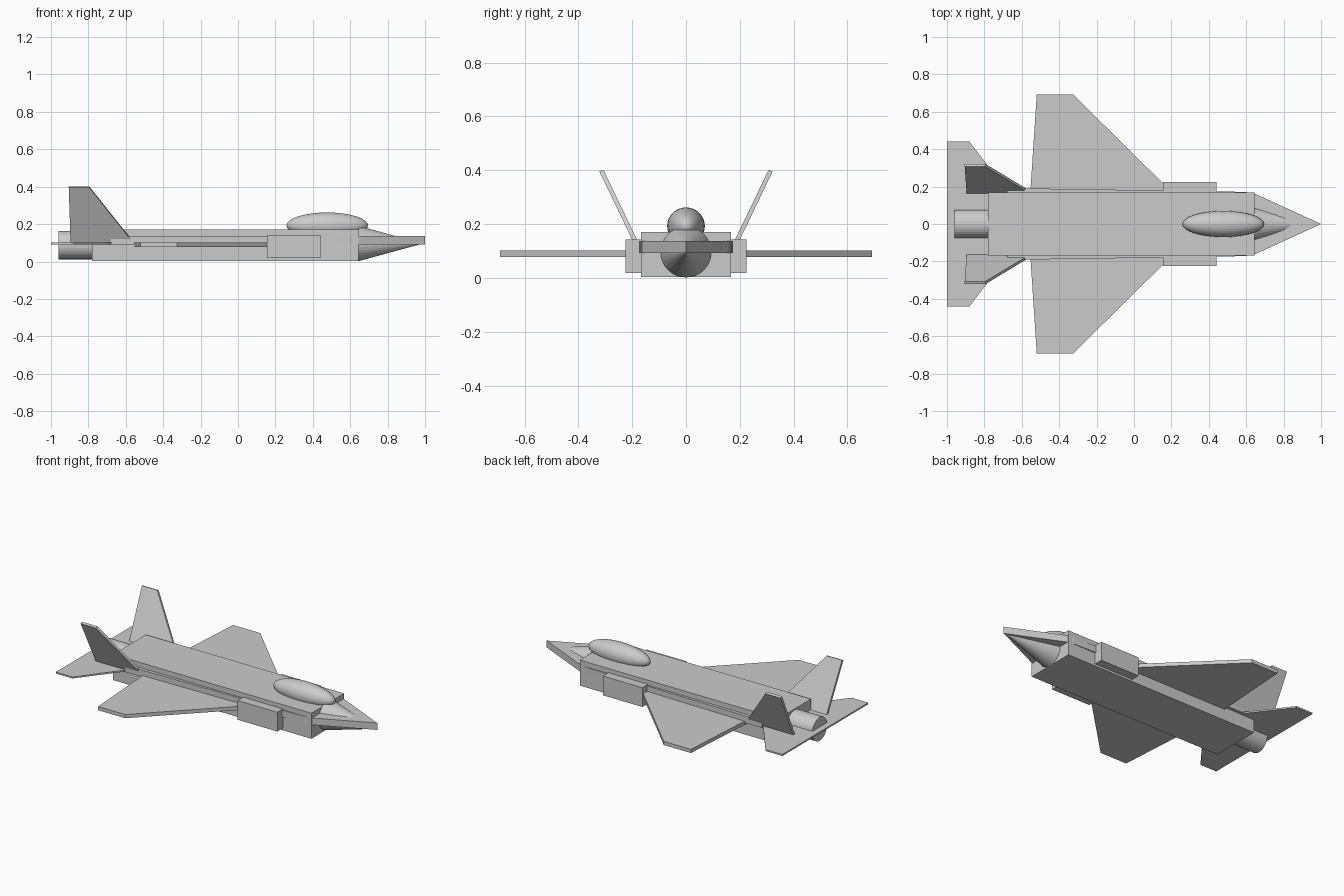
import bpy, bmesh, math
from mathutils import Matrix, Vector

cube = bpy.data.objects.get("Cube")
if cube:
    bpy.data.objects.remove(cube, do_unlink=True)

GREY = (0.6, 0.6, 0.6, 1.0)
grey = bpy.data.materials.new("light grey")
grey.use_nodes = True
grey.diffuse_color = GREY
grey.node_tree.nodes["Principled BSDF"].inputs["Base Color"].default_value = GREY


def finish(name, bm, smooth=False):
    bmesh.ops.recalc_face_normals(bm, faces=bm.faces)
    for f in bm.faces:
        f.smooth = smooth
    mesh = bpy.data.meshes.new(name)
    bm.to_mesh(mesh)
    bm.free()
    mesh.materials.append(grey)
    ob = bpy.data.objects.new(name, mesh)
    bpy.context.collection.objects.link(ob)
    return ob


def box(name, x, y, z):
    """Box from (min, max) ranges."""
    bm = bmesh.new()
    bmesh.ops.create_cube(bm, size=1)
    for i, (lo, hi) in enumerate((x, y, z)):
        for v in bm.verts:
            v.co[i] = (lo + hi) / 2 + v.co[i] * (hi - lo)
    return finish(name, bm)


def slab(name, points, offset):
    """Flat outline pushed along an offset vector."""
    bm = bmesh.new()
    face = bm.faces.new([bm.verts.new(p) for p in points])
    top = bmesh.ops.extrude_face_region(bm, geom=[face])["geom"]
    verts = [g for g in top if isinstance(g, bmesh.types.BMVert)]
    bmesh.ops.translate(bm, verts=verts, vec=Vector(offset))
    return finish(name, bm)


def plate(name, half, z, thick):
    """Horizontal plate mirrored across the centre line."""
    other = [(x, -y) for x, y in reversed(half) if y > 0]
    return slab(name, [(x, y, z) for x, y in half + other], (0, 0, thick))


def tube(name, x0, x1, r0, r1, z):
    """Cylinder or cone lying along x."""
    bm = bmesh.new()
    bmesh.ops.create_cone(bm, cap_ends=True, segments=32, radius1=r0, radius2=r1,
                          depth=x1 - x0)
    turn = Matrix.Rotation(math.pi / 2, 4, 'Y')
    bm.transform(Matrix.Translation(((x0 + x1) / 2, 0, z)) @ turn)
    bmesh.ops.remove_doubles(bm, verts=bm.verts, dist=1e-5)
    return finish(name, bm)


# Body, nose and exhaust
box("fuselage", (-0.78, 0.645), (-0.168, 0.168), (0.004, 0.17))
tube("nose_cone", 0.645, 0.99, 0.094, 0, 0.096)
tube("engine_nozzle", -0.96, -0.77, 0.076, 0.076, 0.088)

# Side edge running from the nose tip to the tail
plate("chine", [(1, 0), (0.645, 0.163), (0.6, 0.17), (0.5, 0.174), (-0.55, 0.19),
                (-0.68, 0.19)], 0.092, 0.045)

# Wings and tail plane
plate("wings", [(0.375, 0), (-0.325, 0.692), (-0.52, 0.692), (-0.555, 0.16)],
      0.078, 0.024)
plate("tail_plane", [(-0.67, 0.168), (-0.88, 0.44), (-1, 0.44)], 0.091, 0.01)

# Paired intakes and canted fins
for side, s in (("left", 1), ("right", -1)):
    y = sorted((0.15 * s, 0.225 * s))
    box(side + "_intake", (0.155, 0.44), y, (0.018, 0.143))
    outline = [(-0.895, 0.1), (-0.555, 0.1), (-0.795, 0.402), (-0.905, 0.402)]
    pts = [(x, s * (0.162 + 0.48 * (z - 0.1)), z) for x, z in outline]
    slab(side + "_fin", pts, (0, s * 0.015, -0.006))

# Canopy
bm = bmesh.new()
bmesh.ops.create_uvsphere(bm, u_segments=32, v_segments=16, radius=1)
bm.transform(Matrix.Translation((0.477, 0, 0.193))
             @ Matrix.Diagonal((0.218, 0.07, 0.069, 1)))
finish("canopy", bm, smooth=True)
